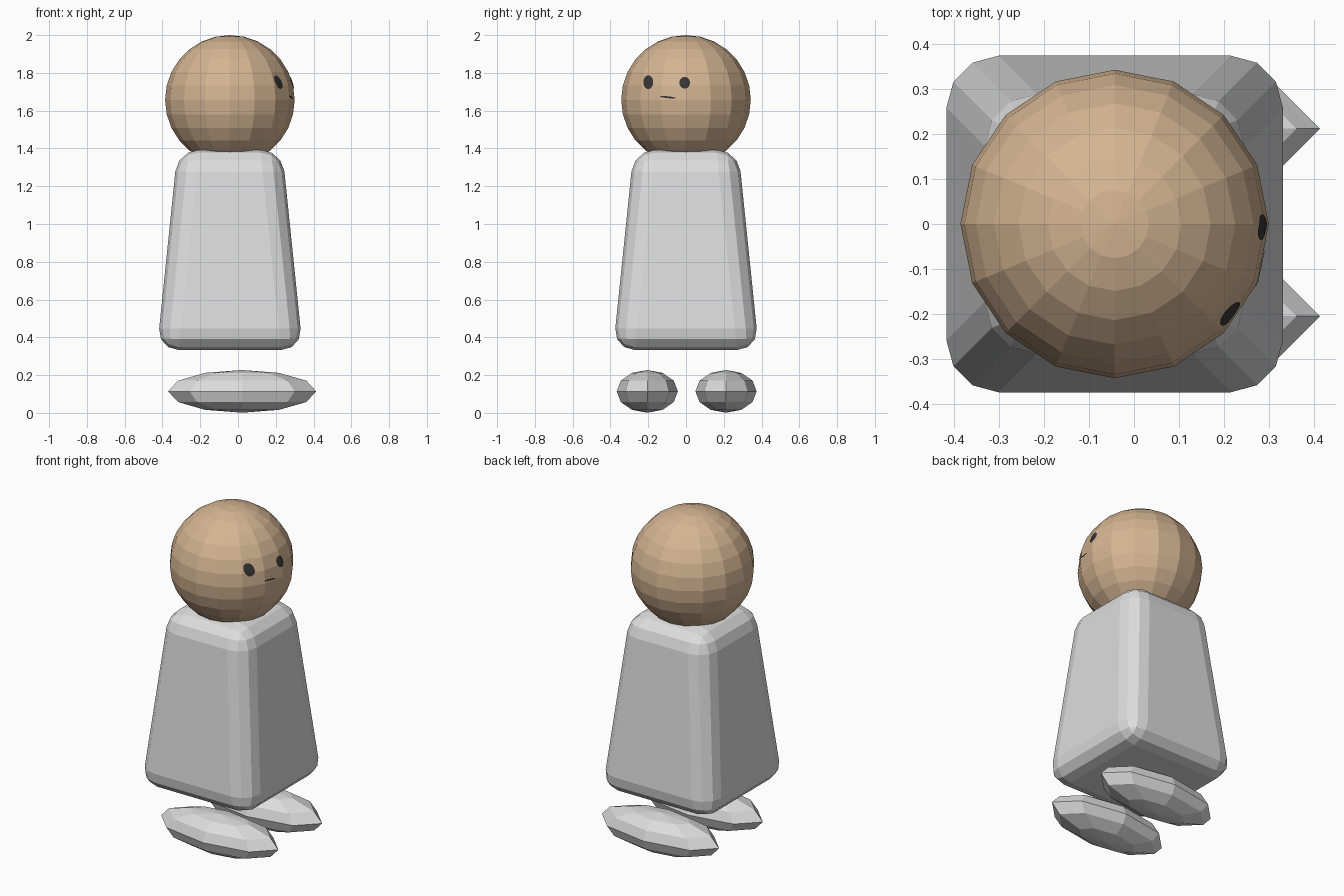
import bpy, bmesh, math
from mathutils import Vector
from mathutils.bvhtree import BVHTree

if "Cube" in bpy.data.objects:
    bpy.data.objects.remove(bpy.data.objects["Cube"])


def material(name, rgb):
    m = bpy.data.materials.new(name)
    m.diffuse_color = (*rgb, 1)
    m.use_nodes = True
    m.node_tree.nodes["Principled BSDF"].inputs["Base Color"].default_value = m.diffuse_color
    return m


GREY = material("light grey", (0.72, 0.72, 0.72))
TAN = material("tan wood", (0.66, 0.46, 0.29))
DARK = material("charcoal", (0.035, 0.035, 0.035))


def finish(bm, name, mat, loc=(0, 0, 0)):
    bmesh.ops.recalc_face_normals(bm, faces=bm.faces)
    me = bpy.data.meshes.new(name)
    bm.to_mesh(me)
    bm.free()
    me.materials.append(mat)
    ob = bpy.data.objects.new(name, me)
    ob.location = loc
    bpy.context.collection.objects.link(ob)
    return ob


def ellipsoid(segments, rings, size):
    bm = bmesh.new()
    bmesh.ops.create_uvsphere(bm, u_segments=segments, v_segments=rings, radius=1)
    bmesh.ops.scale(bm, vec=size, verts=bm.verts)
    return bm


# head: faceted ball, kept as a tree for projecting the face details
HEAD = Vector((-0.043, 0, 1.657))
bm = ellipsoid(16, 14, (0.343, 0.343, 0.343))
tree = BVHTree.FromBMesh(bm)
finish(bm, "head", TAN, HEAD)

# body: tapered box with rounded edges
Z0, Z1 = 0.333, 1.393
bm = bmesh.new()
bmesh.ops.create_cube(bm, size=2)
for v in bm.verts:
    top = v.co.z > 0
    half = 0.277 if top else 0.386
    v.co = (v.co.x * half, v.co.y * half, Z1 if top else Z0)
bmesh.ops.bevel(bm, geom=bm.edges[:], offset=0.115, segments=3, profile=0.5,
                affect='EDGES')
finish(bm, "body", GREY, (-0.043, 0, 0))

# feet: long low-poly ellipsoids
for side, y in (("left", 0.212), ("right", -0.205)):
    finish(ellipsoid(8, 6, (0.392, 0.162, 0.113)), side + "_foot", GREY,
           (0.022, y, 0.114))


# face details: thin patches projected along x onto the head
def face_patch(name, y, z, ry, rz, tilt=0):
    bm = bmesh.new()
    n, rows = 20, 4

    def project(a, r):
        dy = ry * r * math.cos(a)
        p = Vector((1, y + dy, z + rz * r * math.sin(a) + tilt * dy))
        p -= Vector((HEAD.x, HEAD.y, HEAD.z))
        hit, _, _, _ = tree.ray_cast(p, Vector((-1, 0, 0)))
        return bm.verts.new(HEAD + hit + hit.normalized() * 0.003)

    centre = project(0, 0)
    prev = None
    for k in range(1, rows + 1):
        ring = [project(2 * math.pi * i / n, k / rows) for i in range(n)]
        for i in range(n):
            j = (i + 1) % n
            if prev is None:
                bm.faces.new((centre, ring[i], ring[j]))
            else:
                bm.faces.new((prev[i], ring[i], ring[j], prev[j]))
        prev = ring
    ob = finish(bm, name, DARK)
    if ob.data.polygons[0].normal.x < 0:
        ob.data.flip_normals()


face_patch("left_eye", -0.007, 1.747, 0.028, 0.031)
face_patch("right_eye", -0.198, 1.75, 0.026, 0.036)
face_patch("mouth", -0.095, 1.671, 0.042, 0.005, -0.1)
